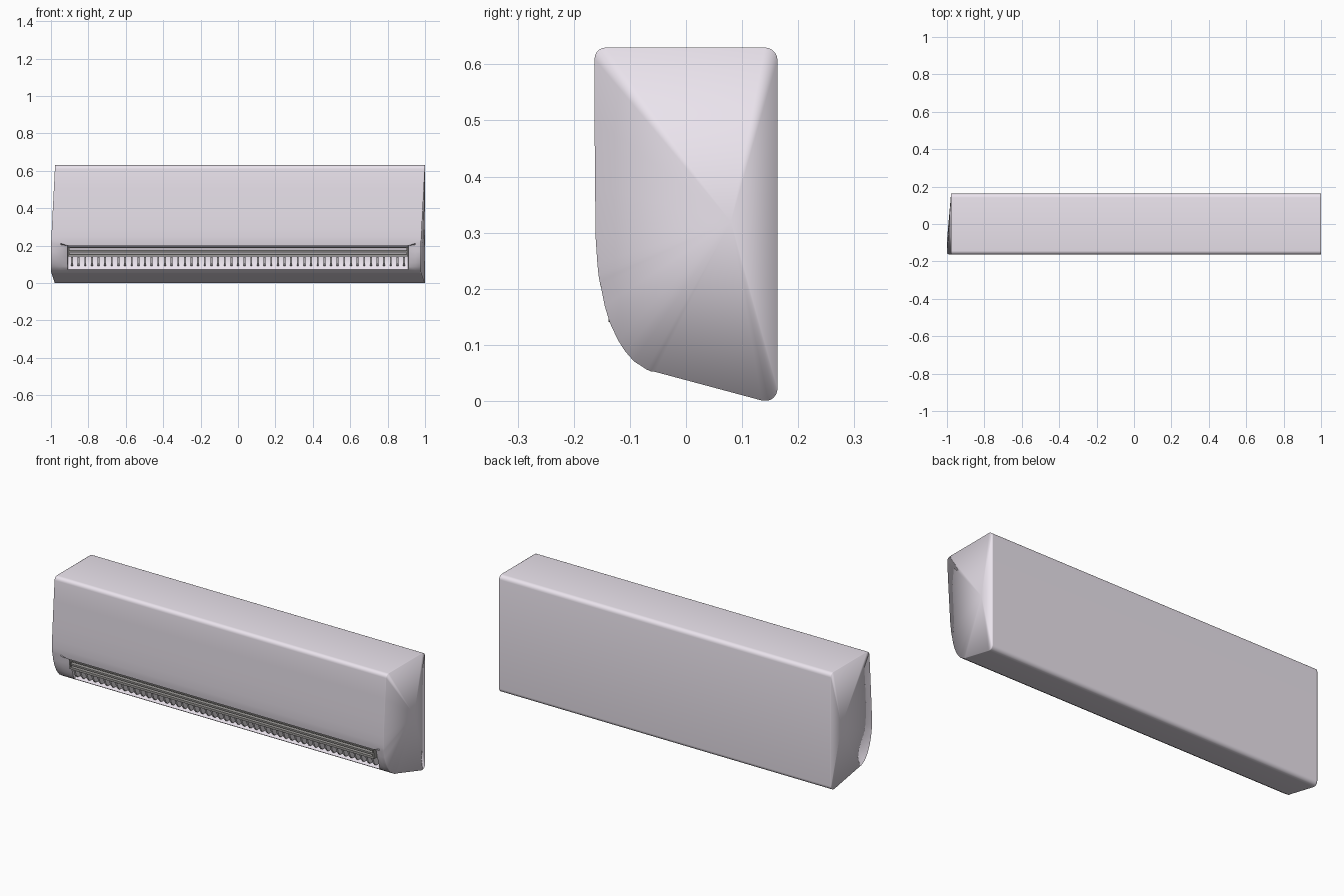
import bpy, bmesh, math

if "Cube" in bpy.data.objects:
    bpy.data.objects.remove(bpy.data.objects["Cube"])

# --- helpers ---
def material(name, rgb):
    m = bpy.data.materials.new(name)
    m.diffuse_color = (*rgb, 1)
    m.use_nodes = True
    m.node_tree.nodes["Principled BSDF"].inputs["Base Color"].default_value = m.diffuse_color
    return m

casing = material("casing", (0.83, 0.775, 0.85))
dark = material("dark_grey", (0.33, 0.32, 0.31))
pale = material("pale_grey", (0.74, 0.71, 0.74))

def finish(name, bm, mat):
    bmesh.ops.recalc_face_normals(bm, faces=bm.faces)
    me = bpy.data.meshes.new(name)
    bm.to_mesh(me)
    bm.free()
    me.materials.append(mat)
    ob = bpy.data.objects.new(name, me)
    bpy.context.collection.objects.link(ob)
    return ob

def prism(bm, profile, x0, x1):
    a = [bm.verts.new((x0, y, z)) for y, z in profile]
    b = [bm.verts.new((x1, y, z)) for y, z in profile]
    n = len(profile)
    bm.faces.new(a)
    bm.faces.new(b[::-1])
    for i in range(n):
        bm.faces.new((a[i], b[i], b[(i + 1) % n], a[(i + 1) % n]))

def arc(cy, cz, r, a0, a1, n=5):
    return [(cy + r * math.cos(math.radians(a0 + (a1 - a0) * i / n)),
             cz + r * math.sin(math.radians(a0 + (a1 - a0) * i / n))) for i in range(n + 1)]

# --- side profile: outer shell, then the part that sinks in for the outlet ---
shell = (arc(-0.055, 0.082, 0.03, 240, 270, 2) + [(0.135, 0.001)]
         + arc(0.141, 0.022, 0.022, -75, 0) + arc(0.141, 0.608, 0.022, 0, 90)
         + arc(-0.143, 0.61, 0.02, 90, 180)
         + [(-0.163, 0.5), (-0.162, 0.38), (-0.161, 0.29), (-0.158, 0.245), (-0.156, 0.225)])
curve = [(-0.154, 0.213), (-0.152, 0.205), (-0.145, 0.17), (-0.136, 0.14),
         (-0.121, 0.108), (-0.108, 0.088), (-0.093, 0.071)]
sunk = [(-0.151, 0.2), (-0.085, 0.2), (-0.07, 0.17), (-0.068, 0.14),
        (-0.07, 0.11), (-0.08, 0.086), (-0.093, 0.071)]

def section(t, lip):
    mix = [lip] + [t] * (len(curve) - 1)
    return shell + [(a[0] + (b[0] - a[0]) * m, a[1] + (b[1] - a[1]) * m)
                    for a, b, m in zip(curve, sunk, mix)]

def shift(y, z):
    fy = min(1, max(0, 1.3 * (0.163 - y) / 0.326))
    fz = min(1, max(0, (0.63 - z) / 0.43))
    return -0.022 * fy * fz

# --- body: sections lofted along x, with slanted ends ---
bm = bmesh.new()
rings = []
for x, t, lip, end in [(-0.978, 0, 0, 1), (-0.972, 0, 0, 1), (-0.95, 0, 0, 0),
                       (-0.912, 0.3, 1, 0), (-0.908, 1, 1, 0),
                       (0.908, 1, 1, 0), (0.912, 0.3, 1, 0),
                       (0.95, 0, 0, 0), (0.994, 0, 0, 1), (1.0, 0, 0, 1)]:
    rings.append([bm.verts.new((x + end * shift(y, z), y, z)) for y, z in section(t, lip)])
n = len(rings[0])
for a, b in zip(rings, rings[1:]):
    for i in range(n):
        bm.faces.new((a[i], b[i], b[(i + 1) % n], a[(i + 1) % n]))
for ring, x in ((rings[0], -0.978), (rings[-1], 1.0)):
    c = bm.verts.new((x + shift(0.08, 0.32), 0.08, 0.32))
    for i in range(n):
        bm.faces.new((ring[i], ring[(i + 1) % n], c))
body = finish("body", bm, casing)

bpy.context.view_layer.objects.active = body
body.select_set(True)
bpy.ops.object.shade_smooth_by_angle(angle=math.radians(35))
body.select_set(False)
# the rims of both ends are shaded smoothly
for e in body.data.edges:
    if all(abs(body.data.vertices[v].co.x) > 0.97 for v in e.vertices):
        e.use_edge_sharp = False

# --- horizontal louvers across the outlet ---
bm = bmesh.new()
for y0, z0, h in ((-0.138, 0.141, 0.012), (-0.138, 0.163, 0.009), (-0.143, 0.186, 0.006)):
    prism(bm, [(y0, z0), (y0 + 0.04, z0 + 0.004), (y0 + 0.04, z0 + h + 0.004), (y0, z0 + h)],
          -0.9, 0.9)
for s in (-1, 1):
    prism(bm, [(-0.137, 0.142), (-0.09, 0.142), (-0.09, 0.194), (-0.143, 0.192)],
          s * 0.9, s * 0.908)
finish("louvers", bm, dark)

# --- row of vertical fins below the louvers ---
bm = bmesh.new()
count = 51
for i in range(count):
    x = -0.888 + 1.776 * i / (count - 1)
    prism(bm, [(-0.128, 0.139), (-0.115, 0.106), (-0.1, 0.09), (-0.072, 0.09), (-0.066, 0.139)],
          x - 0.005, x + 0.005)
finish("vertical_fins", bm, pale)
